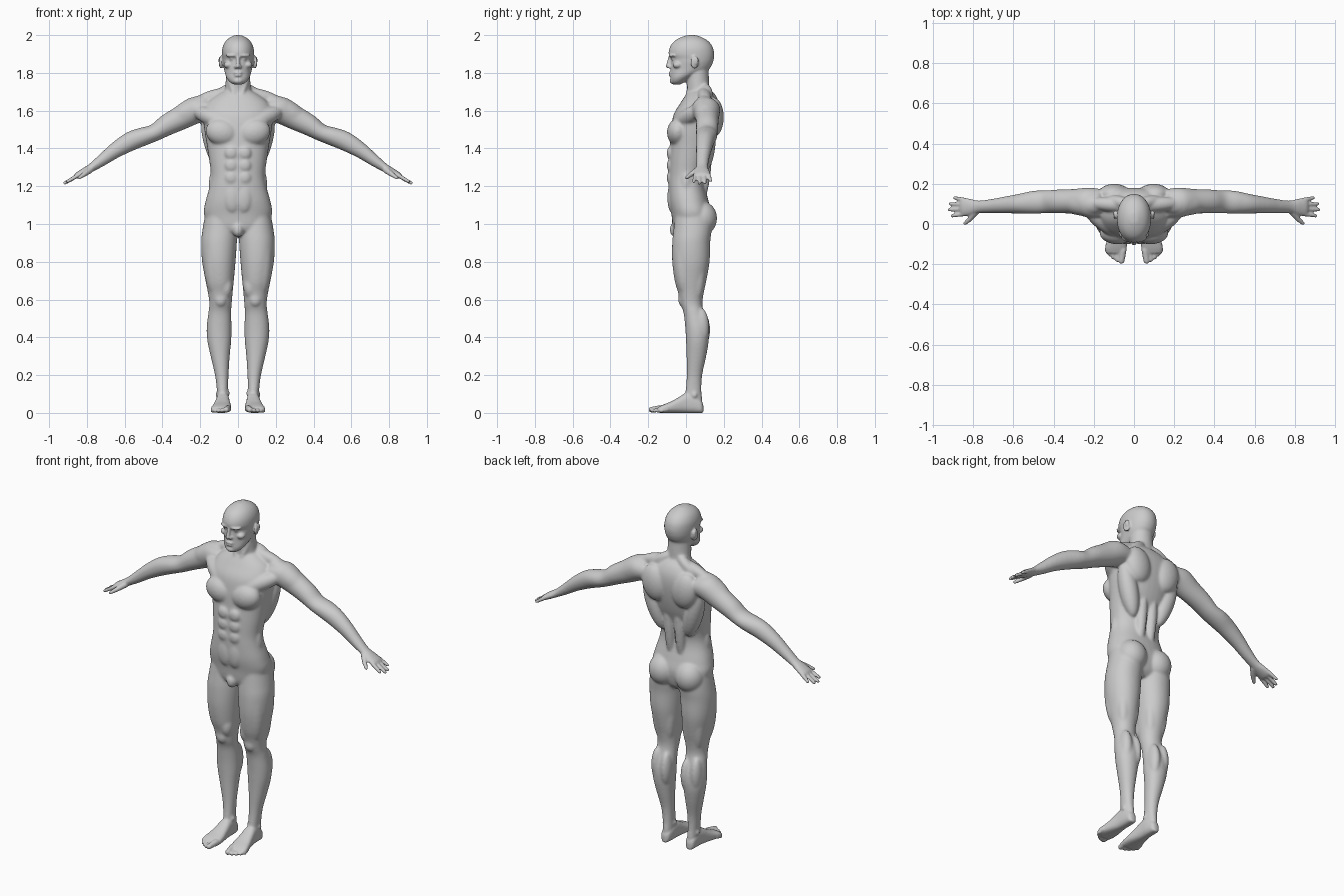
import bpy, bmesh, math
from mathutils import Vector, Matrix

bm = bmesh.new()          # one half of the figure; mirrored in x later
X, Y, Z = Vector((1, 0, 0)), Vector((0, 1, 0)), Vector((0, 0, 1))


def skin_rings(rings):
    """Closed skin over rings of points."""
    rings = [[bm.verts.new(p) for p in ring] for ring in rings]
    n = len(rings[0])
    for r0, r1 in zip(rings, rings[1:]):
        for k in range(n):
            j = (k + 1) % n
            bm.faces.new((r0[k], r0[j], r1[j], r1[k]))
    bm.faces.new(rings[0][::-1])
    bm.faces.new(rings[-1])


def catmull(a, b, c, d, t):
    return [0.5 * (2 * q + (r - p) * t + (2 * p - 5 * q + 4 * r - s) * t * t
                   + (3 * q - p - 3 * r + s) * t ** 3) for p, q, r, s in zip(a, b, c, d)]


def loft(rows, u, v, power=2.0, sides=36, steps=5):
    """Skin of superellipse rings; each row is x, y, z, radius along u, radius along v."""
    path, n = [], len(rows)
    for i in range(n - 1):
        quad = rows[max(i - 1, 0)], rows[i], rows[i + 1], rows[min(i + 2, n - 1)]
        path += [catmull(*quad, k / steps) for k in range(steps)]
    path.append(rows[-1])
    rings = []
    for x, y, z, ru, rv in path:
        ring = []
        for k in range(sides):
            a = math.tau * k / sides
            c, s = math.cos(a), math.sin(a)
            pu = math.copysign(abs(c) ** (2 / power), c) * ru
            pv = math.copysign(abs(s) ** (2 / power), s) * rv
            ring.append(Vector((x, y, z)) + u * pu + v * pv)
        rings.append(ring)
    skin_rings(rings)


def upright(rows, power=2.0):
    """Loft along z; each row is z, left x, right x, front y, back y."""
    loft([((a + b) / 2, (f + k) / 2, z, (b - a) / 2, (k - f) / 2)
          for z, a, b, f, k in rows], X, Y, power)


def ball(center, radii, rot=None, sides=24, levels=14):
    m = Matrix.Translation(center) @ (rot or Matrix()) @ Matrix.Diagonal((*radii, 1))
    rings = []
    for i in range(levels + 1):
        t = math.pi * min(max(i / levels, .015), .985)
        rings.append([m @ Vector((math.sin(t) * math.cos(math.tau * k / sides),
                                  math.sin(t) * math.sin(math.tau * k / sides),
                                  -math.cos(t))) for k in range(sides)])
    skin_rings(rings)


def muscle(p, q, r):
    """Spindle from p to q."""
    p, q = Vector(p), Vector(q)
    rot = (q - p).to_track_quat('Z', 'Y').to_matrix().to_4x4()
    ball((p + q) / 2, (r, r, (q - p).length / 2 + r * 0.6), rot)


def digit(p, q, r0, r1):
    """Rounded tapered finger or toe."""
    d = (Vector(q) - Vector(p)).to_track_quat('Z', 'Y')
    loft([(*p, r0, r0), (*q, r1, r1)], d @ X, d @ Y, sides=14, steps=2)
    ball(p, (r0,) * 3, sides=14, levels=8)
    ball(q, (r1,) * 3, sides=14, levels=8)


# torso
upright([(z, -w, w, f, b) for z, w, f, b in (
    (.935, .06, -.03, .09), (.97, .14, -.065, .12), (1.05, .18, -.077, .135),
    (1.12, .172, -.09, .12), (1.20, .15, -.094, .10), (1.26, .143, -.093, .10),
    (1.34, .153, -.09, .12), (1.42, .165, -.085, .15), (1.50, .178, -.08, .17),
    (1.58, .185, -.065, .18), (1.64, .165, -.03, .175), (1.685, .11, .0, .155),
    (1.71, .06, .02, .13))], 2.3)
# chest, shoulder and back muscles
ball((.083, -.043, 1.485), (.09, .058, .072), Matrix.Rotation(-.25, 4, 'Y'))
muscle((.07, -.045, 1.53), (.22, .06, 1.60), .045)
muscle((.17, .095, 1.645), (.34, .11, 1.55), .062)
muscle((.03, .09, 1.70), (.21, .105, 1.655), .036)
muscle((.03, .10, 1.73), (.12, .12, 1.67), .03)
ball((.098, .148, 1.565), (.08, .052, .105), Matrix.Rotation(.2, 4, 'Y'))
muscle((.165, .115, 1.55), (.09, .095, 1.30), .052)
muscle((.034, .12, 1.45), (.034, .085, 1.12), .03)
# abdomen
for z in (1.375, 1.31, 1.245):
    ball((.035, -.083, z), (.035, .019, .036))
ball((.03, -.075, 1.14), (.045, .024, .08))
muscle((.118, .0, 1.29), (.13, .0, 1.17), .03)
ball((0, -.055, .97), (.03, .032, .04))
# buttocks
ball((.086, .085, 1.03), (.083, .08, .09))

# leg
upright([
    (1.06, .02, .172, -.055, .13), (.97, .004, .188, -.066, .135), (.90, .006, .195, -.073, .128),
    (.80, .013, .19, -.073, .125), (.70, .022, .172, -.06, .108), (.64, .028, .16, -.043, .095),
    (.58, .033, .152, -.03, .087), (.53, .036, .157, -.013, .095), (.45, .034, .166, -.004, .118),
    (.38, .036, .162, .0, .12), (.30, .044, .145, .003, .107), (.20, .05, .122, .004, .086),
    (.12, .052, .112, -.002, .082), (.06, .052, .108, -.01, .086), (.02, .055, .105, -.01, .08)], 2.1)
muscle((.13, -.015, .97), (.122, -.005, .65), .056)
ball((.062, -.008, .67), (.034, .04, .065))
muscle((.07, .065, .93), (.065, .06, .62), .042)
muscle((.13, .07, .93), (.125, .06, .62), .042)
ball((.092, -.024, .6), (.03, .017, .036))
ball((.067, .083, .44), (.032, .045, .1))
ball((.127, .08, .455), (.034, .043, .1))
ball((.109, .045, .095), (.01, .015, .016))
ball((.053, .03, .105), (.01, .015, .016))

# foot
loft([((a + b) / 2, y, h / 2, (b - a) / 2, h / 2) for y, a, b, h in (
    (.092, .07, .09, .04), (.08, .055, .106, .065), (.04, .047, .112, .1), (0, .045, .116, .105),
    (-.04, .041, .124, .082), (-.08, .036, .134, .06), (-.12, .036, .143, .044),
    (-.145, .042, .138, .032))], X, Z, 2.6)
for x0, x1, y0, y1, r in ((.054, .062, -.13, -.183, .017), (.078, .085, -.13, -.178, .012),
                          (.097, .104, -.125, -.166, .0115), (.114, .121, -.115, -.151, .011),
                          (.13, .135, -.1, -.132, .011)):
    digit((x0, y0, r + .008), (x1, y1, r), r, r * .9)

# arm and palm
loft([(.15, .1, 1.61, .07, .065), (.22, .106, 1.605, .075, .072), (.30, .112, 1.563, .062, .064),
      (.38, .112, 1.522, .059, .056), (.44, .11, 1.484, .057, .046), (.50, .108, 1.464, .057, .05),
      (.57, .101, 1.437, .049, .051), (.65, .094, 1.39, .041, .042), (.72, .088, 1.338, .034, .032),
      (.775, .085, 1.299, .031, .023), (.815, .084, 1.276, .041, .02),
      (.848, .085, 1.258, .046, .017), (.862, .085, 1.25, .042, .011)],
     Y, Vector((.47, 0, .88)))
# fingers and thumb
for y0, y1, x, z in ((.05, .041, .903, 1.225), (.074, .071, .917, 1.217),
                     (.097, .1, .912, 1.219), (.12, .13, .89, 1.23)):
    digit((.845, y0, 1.259), (x, y1, z), .0115, .009)
digit((.785, .062, 1.285), (.815, .025, 1.262), .018, .013)
digit((.815, .025, 1.262), (.84, .003, 1.245), .013, .009)

# neck
loft([(0, .078, 1.62, .085, .075), (0, .067, 1.70, .07, .06), (0, .062, 1.76, .065, .06),
      (0, .06, 1.82, .062, .06)], X, Y)
muscle((.058, .05, 1.8), (.016, .0, 1.67), .013)
# head
upright([(z, -w, w, f, b) for z, w, f, b in (
    (1.738, .022, -.068, -.03), (1.75, .042, -.078, -.01), (1.77, .058, -.082, .02),
    (1.79, .067, -.082, .06), (1.82, .074, -.082, .122), (1.855, .081, -.08, .143),
    (1.876, .083, -.08, .148), (1.90, .085, -.092, .15), (1.935, .082, -.086, .143),
    (1.965, .068, -.066, .122), (1.985, .047, -.035, .092), (2.0, .018, .005, .055))], 2.1)
# face
ball((.032, -.072, 1.892), (.034, .019, .009), Matrix.Rotation(.35, 4, 'Z'))
ball((.031, -.066, 1.874), (.014, .012, .009))
ball((.052, -.045, 1.842), (.024, .026, .018))
digit((0, -.085, 1.885), (0, -.095, 1.836), .008, .012)
ball((.012, -.085, 1.832), (.009, .011, .009))
ball((0, -.082, 1.8), (.024, .011, .006))
ball((0, -.081, 1.787), (.021, .011, .006))
ball((0, -.07, 1.757), (.026, .018, .016))
# ear
ball((.09, .045, 1.855), (.009, .022, .034), Matrix.Rotation(.35, 4, 'Z'))
ball((.096, .056, 1.865), (.007, .011, .022), Matrix.Rotation(.3, 4, 'Z'))

# mirror and fuse the parts into one skin
mesh = bpy.data.meshes.new("body")
bm.to_mesh(mesh)
bm.free()
body = bpy.data.objects.new("body", mesh)
bpy.context.collection.objects.link(body)
body.modifiers.new("mirror", 'MIRROR').use_mirror_merge = False
fuse = body.modifiers.new("fuse", 'REMESH')
fuse.mode = 'VOXEL'
fuse.voxel_size = .0055
dg = bpy.context.evaluated_depsgraph_get()
skin = bpy.data.meshes.new_from_object(body.evaluated_get(dg))
body.modifiers.clear()
body.data = skin

# blend the muscles strongly, keep face, hands and feet crisp
soft = body.vertex_groups.new(name="soft")
levels = {}
for v in skin.vertices:
    x, y, z = abs(v.co.x), v.co.y, v.co.z
    w = min((.79 - x) / .08, (z - .06) / .06, max((1.77 - z) / .05, (y - .07) / .03, (z - 1.91) / .03))
    levels.setdefault(round(max(0, min(w, 1)) * 10), []).append(v.index)
for level, indices in levels.items():
    soft.add(indices, level / 10, 'REPLACE')
blend = body.modifiers.new("blend", 'SMOOTH')
blend.factor, blend.iterations, blend.vertex_group = .5, 18, "soft"
polish = body.modifiers.new("polish", 'SMOOTH')
polish.factor, polish.iterations = .5, 2
skin.polygons.foreach_set("use_smooth", [True] * len(skin.polygons))
